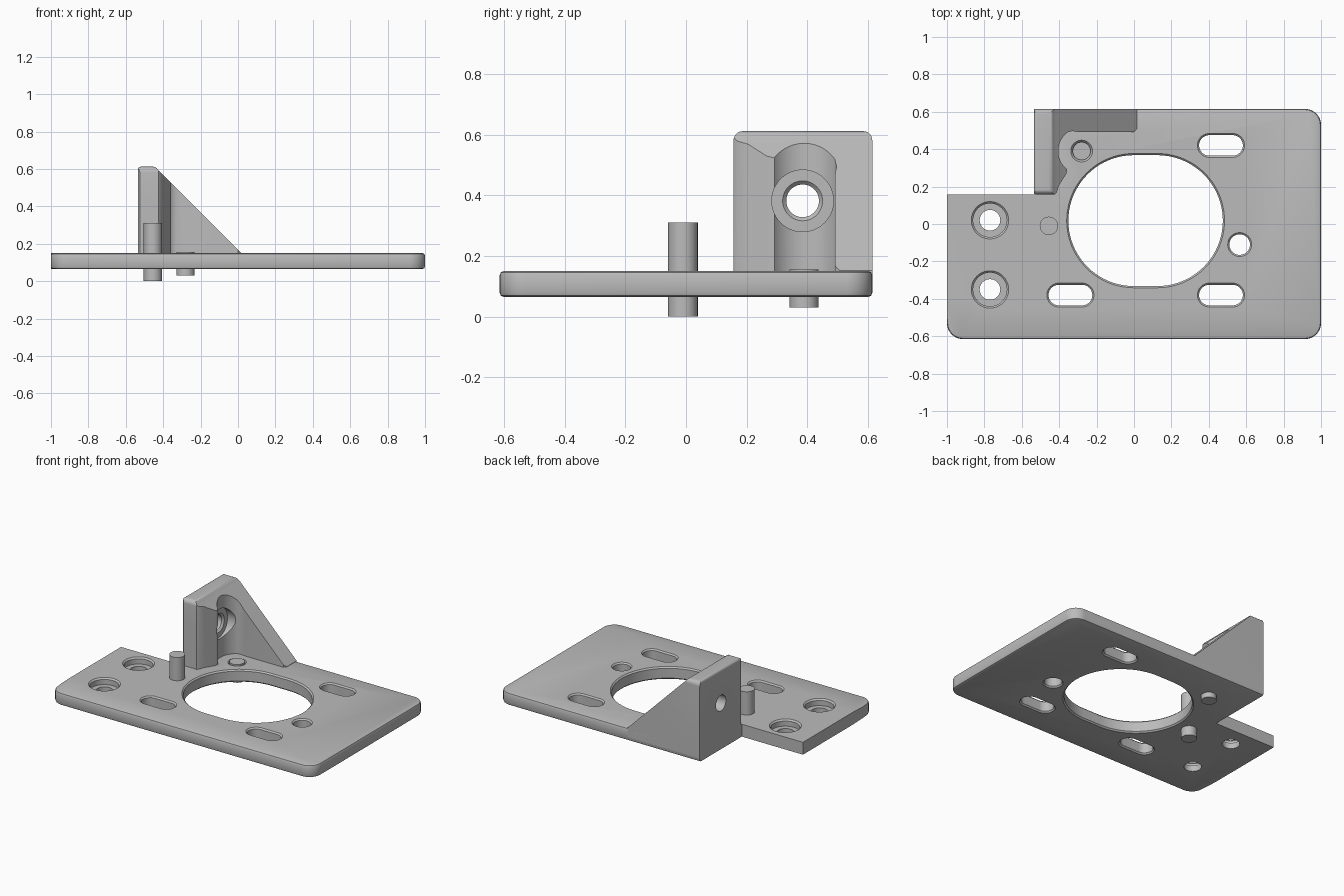
import bpy, bmesh, math
from mathutils import Matrix

if "Cube" in bpy.data.objects:
    bpy.data.objects.remove(bpy.data.objects["Cube"])

grey = bpy.data.materials.new("satin grey")
grey.diffuse_color = (0.5, 0.5, 0.5, 1)
grey.use_nodes = True
grey.node_tree.nodes["Principled BSDF"].inputs["Base Color"].default_value = grey.diffuse_color


def loft(name, rings):
    """Solid skinned through rings that share the same point count."""
    bm = bmesh.new()
    rows = [[bm.verts.new(p) for p in ring] for ring in rings]
    n = len(rows[0])
    for a, b in zip(rows, rows[1:]):
        for i in range(n):
            j = (i + 1) % n
            bm.faces.new((a[i], a[j], b[j], b[i]))
    bm.faces.new(rows[0][::-1])
    bm.faces.new(rows[-1])
    bmesh.ops.recalc_face_normals(bm, faces=bm.faces)
    mesh = bpy.data.meshes.new(name)
    bm.to_mesh(mesh)
    bm.free()
    mesh.materials.append(grey)
    ob = bpy.data.objects.new(name, mesh)
    bpy.context.collection.objects.link(ob)
    return ob


def arc(cx, cy, r, a0, a1, n=8):
    return [(cx + r * math.cos(math.radians(a0 + (a1 - a0) * i / n)),
             cy + r * math.sin(math.radians(a0 + (a1 - a0) * i / n))) for i in range(n + 1)]


def stack(name, cx, cy, levels, half=0.0, n=24):
    """Round or slot-shaped body: levels are (z, radius), half is the slot's half length."""
    rings = []
    for z, r in levels:
        if half:
            pts = arc(cx + half, cy, r, -90, 90, n) + arc(cx - half, cy, r, 90, 270, n)
        else:
            pts = arc(cx, cy, r, 0, 360, 2 * n)[:-1]
        rings.append([(x, y, z) for x, y in pts])
    return loft(name, rings)


def boolean(ob, other, op):
    mod = ob.modifiers.new("cut", 'BOOLEAN')
    mod.operation, mod.solver, mod.object = op, 'EXACT', other
    bpy.context.view_layer.objects.active = ob
    bpy.ops.object.modifier_apply(modifier=mod.name)
    bpy.data.objects.remove(other)


def smooth(ob):
    bpy.ops.object.select_all(action='DESELECT')
    ob.select_set(True)
    bpy.context.view_layer.objects.active = ob
    bpy.ops.object.shade_smooth_by_angle(angle=math.radians(30))


X, Y, BOT, TOP, R = 1.0, 0.615, 0.065, 0.15, 0.085

# Base plate with three rounded corners and a square notch
outline = (arc(-X + R, -Y + R, R, 180, 270) + arc(X - R, -Y + R, R, 270, 360)
           + arc(X - R, Y - R, R, 0, 90) + [(-0.535, Y), (-0.535, 0.158), (-X, 0.158)])
plate = loft("base_plate", [[(x, y, z) for x, y in outline] for z in (BOT, TOP)])

# Softened rim, leaving the notch side sharp
bm = bmesh.new()
bm.from_mesh(plate.data)
rim = []
for e in bm.edges:
    a, b = e.verts
    mid = (a.co + b.co) / 2
    if abs(a.co.z - b.co.z) < 1e-4 and (mid.x > 0 or mid.y < -Y + R):
        rim.append(e)
bmesh.ops.bevel(bm, geom=rim, offset=0.013, segments=2, profile=0.5, affect='EDGES')
bm.to_mesh(plate.data)
bm.free()


def chamfered(r, c=0.009):
    """Through-hole levels flared at both faces."""
    e = 0.02
    k = c + e
    return [(BOT - e, r + k), (BOT + c, r), (TOP - c, r), (TOP + e, r + k)]


# Large opening, adjustment slots and locating hole
boolean(plate, stack("opening", 0.062, 0.018, chamfered(0.350), 0.063, 40), 'DIFFERENCE')
for cx, cy in ((0.465, 0.42), (0.465, -0.38), (-0.34, -0.38)):
    boolean(plate, stack("slot", cx, cy, chamfered(0.055), 0.062), 'DIFFERENCE')
boolean(plate, stack("hole", 0.565, -0.11, chamfered(0.055)), 'DIFFERENCE')

# Counterbored screw holes
for cy in (0.02, -0.35):
    bore = [(0.0, 0.055), (0.105, 0.055), (0.105, 0.09), (0.14, 0.09), (0.17, 0.12)]
    boolean(plate, stack("screw", -0.77, cy, bore), 'DIFFERENCE')

# Groove round the short pin
boolean(plate, stack("groove", -0.28, 0.39, [(0.138, 0.048), (0.17, 0.075)]), 'DIFFERENCE')
smooth(plate)

# Upright bracket: plan outline trimmed by its side and end profiles
plan = ([(-0.535, Y), (-0.535, 0.167), (-0.525, 0.157), (-0.425, 0.157), (-0.412, 0.17),
         (-0.402, 0.205), (-0.362, 0.268)]
        + arc(-0.28, 0.39, 0.125, 232, 126, 18)
        + [(-0.33, 0.497), (-0.30, 0.492), (0.0, 0.492), (0.015, 0.507), (0.015, Y)])
bracket = loft("bracket", [[(x, y, z) for x, y in plan] for z in (0.09, 0.7)])
side = [(-0.6, 0.05), (0.1, 0.05), (0.1, 0.067), (-0.425, 0.592)] \
    + arc(-0.455, 0.582, 0.03, 45, 90, 4) + arc(-0.52, 0.597, 0.015, 90, 180, 4) + [(-0.535, 0.05)]
side = side[1:]
boolean(bracket, loft("side", [[(x, y, z) for x, z in side] for y in (0.0, 0.8)]), 'INTERSECT')
end = [(0.157, 0.05), (Y, 0.05)] + arc(Y - 0.03, 0.582, 0.03, 0, 90) + arc(0.187, 0.582, 0.03, 90, 180)
boolean(bracket, loft("end", [[(x, y, z) for y, z in end] for x in (-0.7, 0.2)]), 'INTERSECT')

# Cross hole with a spot face
cross = stack("cross", 0, 0, [(-0.7, 0.054), (-0.432, 0.054), (-0.42, 0.066),
                              (-0.42, 0.102), (-0.18, 0.102)])
cross.data.transform(Matrix.Translation((0, 0.385, 0.382)) @ Matrix.Rotation(math.pi / 2, 4, 'Y'))
boolean(bracket, cross, 'DIFFERENCE')
smooth(bracket)

# Long and short pins
smooth(stack("long_pin", -0.455, -0.01, [(0.0, 0.049), (0.31, 0.049)]))
smooth(stack("short_pin", -0.28, 0.39, [(0.03, 0.048), (0.155, 0.048)]))
